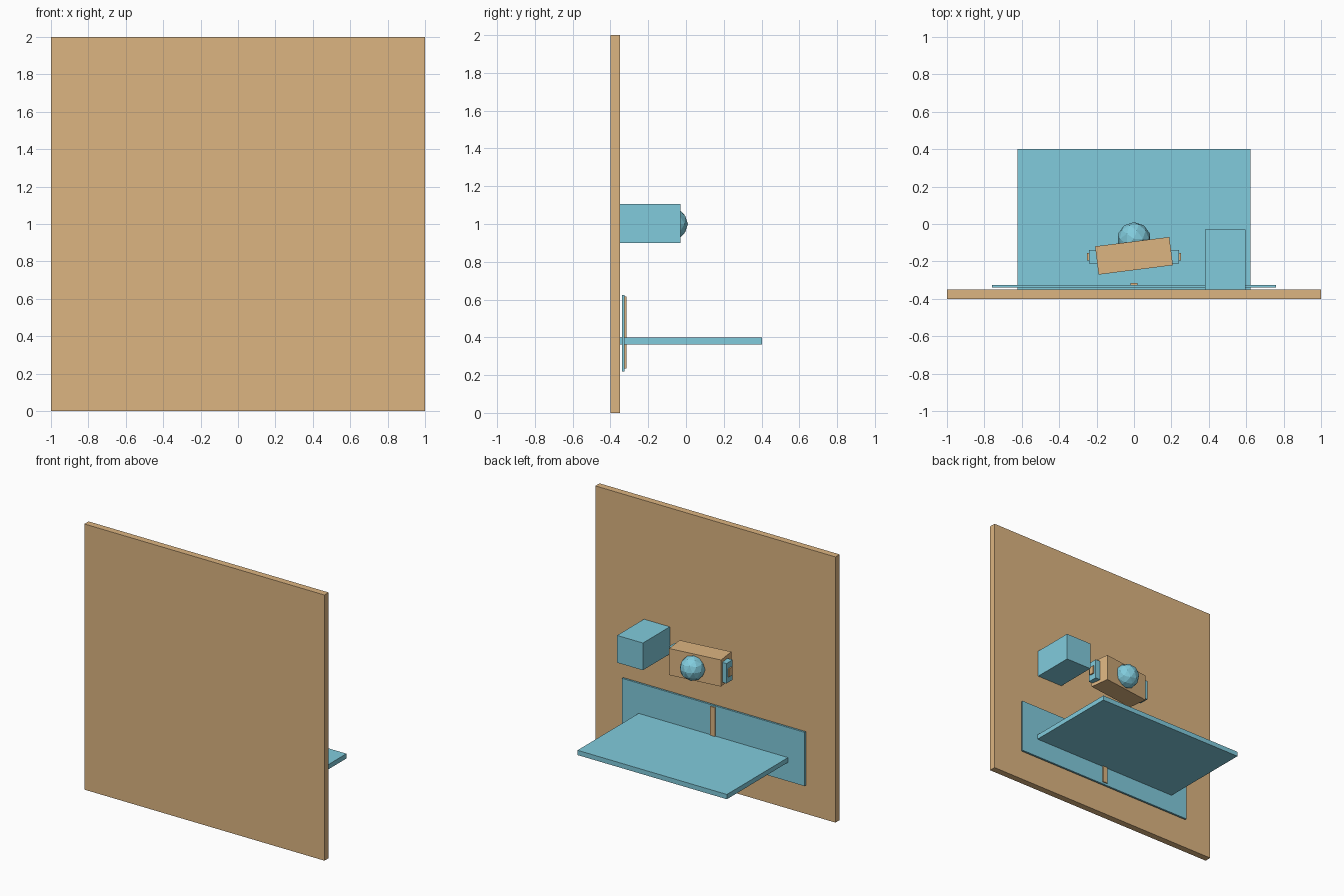
import bpy
import math

if "Cube" in bpy.data.objects:
    bpy.data.objects.remove(bpy.data.objects["Cube"])


def material(name, colour):
    mat = bpy.data.materials.new(name)
    mat.diffuse_color = colour
    mat.use_nodes = True
    mat.node_tree.nodes["Principled BSDF"].inputs["Base Color"].default_value = mat.diffuse_color
    return mat


BLUE = material("light_blue", (0.22, 0.60, 0.72, 1))
TAN = material("tan", (0.72, 0.46, 0.22, 1))


def box(name, x, y, z, mat, turn=0.0):
    """Box from (min, max) ranges, turned about its own vertical axis."""
    centre = [(a + b) / 2 for a, b in (x, y, z)]
    bpy.ops.mesh.primitive_cube_add(size=1, location=centre, rotation=(0, 0, turn))
    ob = bpy.context.object
    ob.name = name
    ob.scale = [b - a for a, b in (x, y, z)]
    ob.data.materials.append(mat)
    return ob


# Wall with shelf and side box fixed to it
box("wall_board", (-1, 1), (-0.40, -0.35), (0, 2), TAN)
box("shelf", (-0.622, 0.622), (-0.35, 0.402), (0.362, 0.398), BLUE)
box("side_box", (0.38, 0.595), (-0.35, -0.03), (0.90, 1.105), BLUE)

# Low panel with its centre strip
box("back_panel", (-0.76, 0.76), (-0.34, -0.325), (0.22, 0.625), BLUE)
box("panel_strip", (-0.02, 0.02), (-0.325, -0.316), (0.235, 0.615), TAN)

# Turned body with a faceted ball on its face
box("body", (-0.20, 0.20), (-0.246, -0.094), (0.90, 1.10), TAN, math.radians(7.2))
bpy.ops.mesh.primitive_ico_sphere_add(subdivisions=2, radius=0.09, location=(0, -0.08, 1.0))
ball = bpy.context.object
ball.name = "ball"
ball.data.materials.append(BLUE)

# Side pads and knobs, mirrored left and right
for side, label in ((-1, "left"), (1, "right")):
    pad_x = sorted((side * 0.19, side * 0.24))
    knob_x = sorted((side * 0.24, side * 0.25))
    box(label + "_pad", pad_x, (-0.212, -0.138), (0.925, 1.075), BLUE)
    box(label + "_knob", knob_x, (-0.195, -0.155), (0.97, 1.03), TAN)
